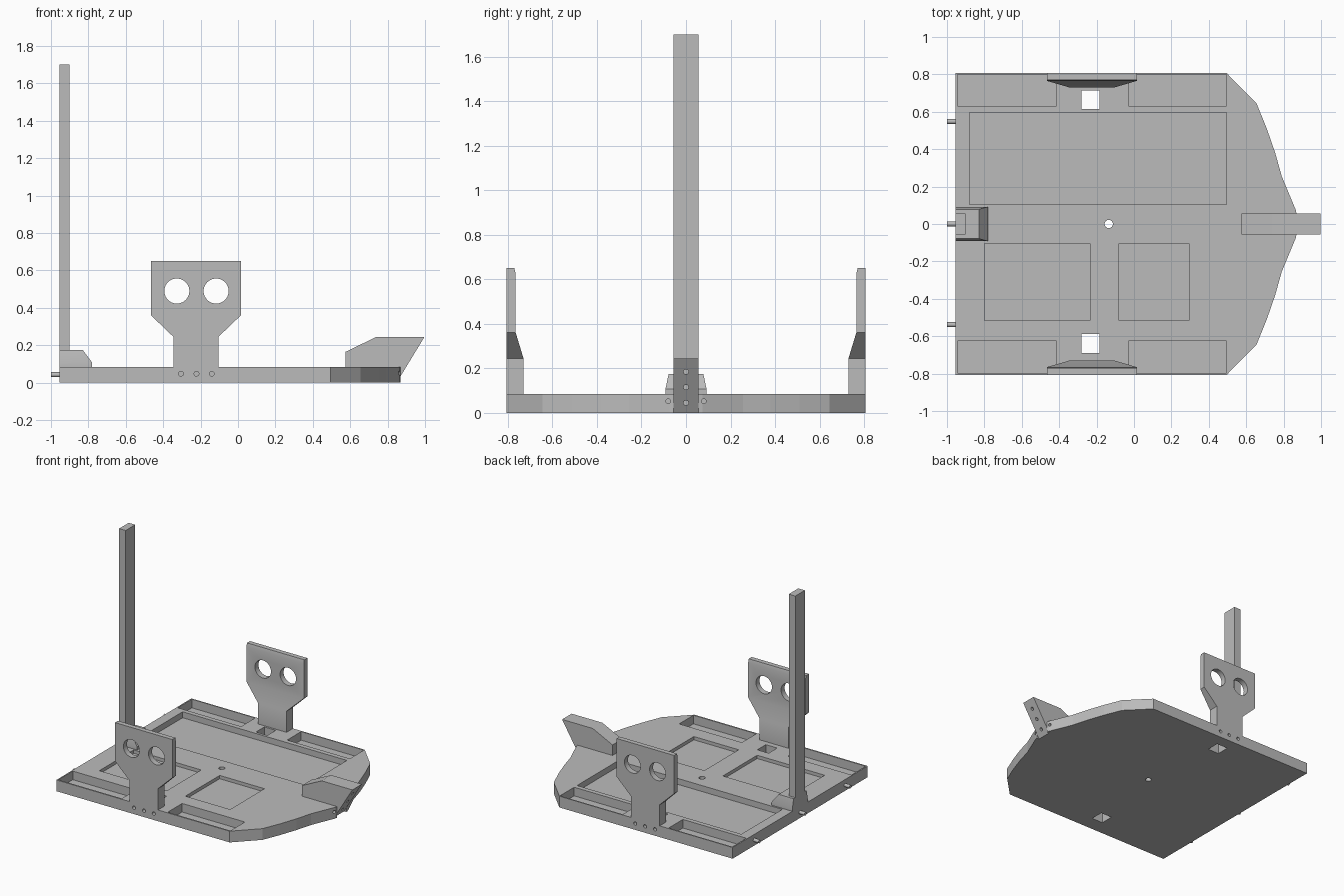
import bpy, bmesh, math
from mathutils import Matrix

if "Cube" in bpy.data.objects:
    bpy.data.objects.remove(bpy.data.objects["Cube"])

grey = bpy.data.materials.new("plain grey")
grey.diffuse_color = (0.5, 0.5, 0.5, 1)
grey.use_nodes = True
grey.node_tree.nodes["Principled BSDF"].inputs["Base Color"].default_value = grey.diffuse_color


def finish(name, bm):
    bmesh.ops.recalc_face_normals(bm, faces=bm.faces)
    me = bpy.data.meshes.new(name)
    bm.to_mesh(me)
    bm.free()
    me.materials.append(grey)
    ob = bpy.data.objects.new(name, me)
    bpy.context.collection.objects.link(ob)
    return ob


def prism(name, base, offset):
    """Closed solid swept from a flat outline along an offset."""
    bm = bmesh.new()
    face = bm.faces.new([bm.verts.new(p) for p in base])
    ext = bmesh.ops.extrude_face_region(bm, geom=[face], use_keep_orig=True)
    top = [g for g in ext["geom"] if isinstance(g, bmesh.types.BMVert)]
    bmesh.ops.translate(bm, verts=top, vec=offset)
    return finish(name, bm)


def loft(name, levels):
    """Stack of rectangles: (x0, x1, y0, y1, z)."""
    bm = bmesh.new()
    rings = [[bm.verts.new(p) for p in
              ((a, c, z), (b, c, z), (b, d, z), (a, d, z))]
             for a, b, c, d, z in levels]
    for lo, hi in zip(rings, rings[1:]):
        for i in range(4):
            j = (i + 1) % 4
            bm.faces.new((lo[i], lo[j], hi[j], hi[i]))
    bm.faces.new(rings[0])
    bm.faces.new(rings[-1])
    return finish(name, bm)


def box(name, x0, x1, y0, y1, z0, z1):
    return loft(name, [(x0, x1, y0, y1, z0), (x0, x1, y0, y1, z1)])


def rod(name, centre, axis, r, length, sides=24):
    bm = bmesh.new()
    rot = {"x": Matrix.Rotation(math.pi / 2, 4, "Y"),
           "y": Matrix.Rotation(math.pi / 2, 4, "X"),
           "z": Matrix.Identity(4)}[axis]
    bmesh.ops.create_cone(bm, cap_ends=True, segments=sides, radius1=r,
                          radius2=r, depth=length,
                          matrix=Matrix.Translation(centre) @ rot)
    return finish(name, bm)


def cut(ob, cutters):
    """Subtract the cutters, then remove them."""
    bpy.context.view_layer.objects.active = ob
    for c in cutters:
        c.hide_render = True
        m = ob.modifiers.new("cut", "BOOLEAN")
        m.operation, m.solver, m.object = "DIFFERENCE", "EXACT", c
        bpy.ops.object.modifier_apply(modifier=m.name)
        bpy.data.objects.remove(c)


T = 0.085      # deck thickness
W = 0.807      # half width

# Deck with a faceted bow
side = [(-0.955, W), (0.495, W), (0.655, 0.645), (0.71, 0.51), (0.755, 0.38),
        (0.79, 0.255), (0.865, 0.075), (0.868, 0.057), (0.845, 0.057)]
outline = side + [(x, -y) for x, y in reversed(side)]
deck = prism("deck", [(x, y, 0) for x, y in outline], (0, 0, T))

# Recesses: (x0, x1, y0, y1, floor height)
recesses = [(-0.88, 0.495, 0.105, 0.595, 0.04),
            (-0.8, -0.235, -0.515, -0.105, 0.06),
            (-0.08, 0.295, -0.515, -0.105, 0.06),
            (-0.28, -0.185, 0.615, 0.715, -0.05),
            (-0.28, -0.185, -0.69, -0.588, -0.05)]
for x0, x1 in ((-0.945, -0.415), (-0.03, 0.495)):
    recesses += [(x0, x1, 0.63, 0.798, 0.02), (x0, x1, -0.796, -0.625, 0.02)]
cutters = [box("cutter", *r, T + 0.05) for r in recesses]
cutters.append(rod("cutter", (-0.135, 0, 0.05), "z", 0.022, 0.3))
# Screw holes in the deck edges
for s in (-1, 1):
    for x in (-0.305, -0.222, -0.14):
        cutters.append(rod("cutter", (x, s * W, 0.048), "y", 0.013, 0.14, 16))
    cutters.append(rod("cutter", (0.86, s * 0.08, 0.052), "x", 0.011, 0.16, 16))
cut(deck, cutters)

# Side brackets with two round openings each
cx = -0.225
for s, label in ((1, "left"), (-1, "right")):
    levels = [(0.12, 0.73, T), (0.12, 0.73, 0.245), (0.24, 0.765, 0.36),
              (0.24, 0.765, 0.625), (0.24, 0.771, 0.65)]
    bracket = loft(label + "_bracket",
                   [(cx - h, cx + h, s * y, s * W, z) for h, y, z in levels])
    cut(bracket, [rod("cutter", (x, s * 0.78, 0.49), "y", 0.067, 0.3, 40)
                  for x in (-0.327, -0.117)])

# Bow prow with a raked face and screw holes
profile = [(0.575, T), (0.575, 0.165), (0.74, 0.245), (0.997, 0.245),
           (0.848, 0), (0.845, 0), (0.845, T)]
prow = prism("prow", [(x, -0.057, z) for x, z in profile], (0, 0.114, 0))
cut(prow, [rod("cutter", (0.848 + z * 0.608, 0, z), "x", 0.011, 0.15, 16)
           for z in (0.045, 0.115, 0.185)])

# Mast and its tapered foot
box("mast", -0.955, -0.9, -0.057, 0.057, T, 1.7)
loft("mast_foot", [(-0.955, -0.78, -0.092, 0.092, T),
                   (-0.955, -0.78, -0.092, 0.092, 0.108),
                   (-0.955, -0.83, -0.078, 0.078, 0.175)])

# Stern pegs
for i, y in enumerate((-0.538, 0, 0.548)):
    rod(f"stern_peg_{i + 1}", (-0.97, y, 0.043), "x", 0.013, 0.06, 16)

# Soften only the round surfaces
for ob in bpy.context.scene.objects:
    ob.select_set(ob.type == "MESH")
bpy.context.view_layer.objects.active = deck
bpy.ops.object.shade_smooth_by_angle(angle=math.radians(25))
for p in deck.data.polygons:
    if p.area > 0.004:
        p.use_smooth = False
